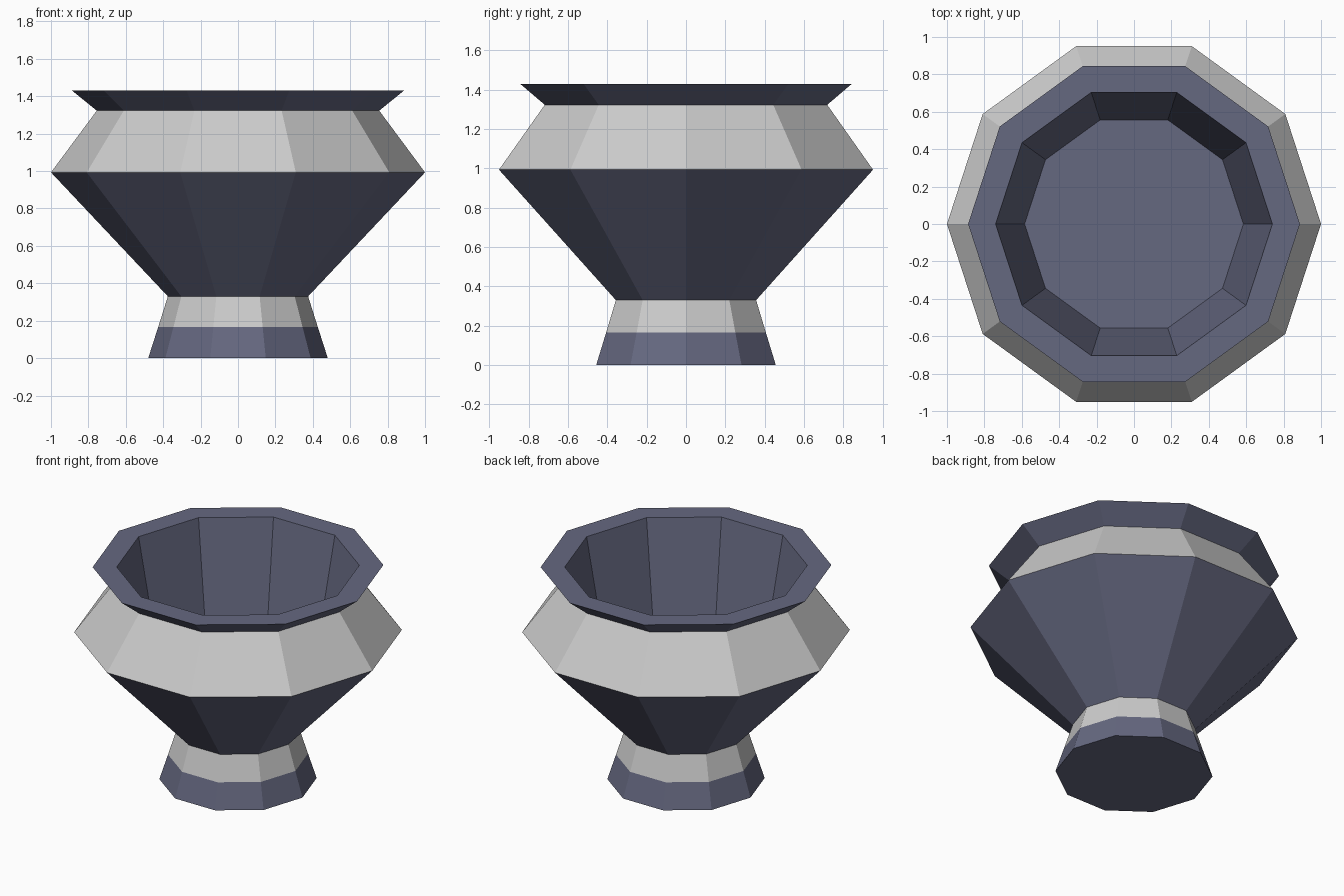
import bpy, bmesh
from math import cos, sin, tau

if "Cube" in bpy.data.objects:
    bpy.data.objects.remove(bpy.data.objects["Cube"])

SIDES = 10

slate = bpy.data.materials.new("slate")
slate.diffuse_color = (0.13, 0.138, 0.216, 1)
slate.use_nodes = True
slate.node_tree.nodes["Principled BSDF"].inputs["Base Color"].default_value = slate.diffuse_color


def lathe(name, profile, material=None, cap_start=False, cap_end=False):
    """Spin a (radius, height) profile, listed bottom to top outside, into flat bands."""
    bm = bmesh.new()
    rings = [[bm.verts.new((r * cos(tau * i / SIDES), r * sin(tau * i / SIDES), z))
              for i in range(SIDES)] for r, z in profile]
    for low, high in zip(rings, rings[1:]):
        for i in range(SIDES):
            j = (i + 1) % SIDES
            bm.faces.new((low[i], low[j], high[j], high[i]))
    if cap_start:
        bm.faces.new(rings[0][::-1])
    if cap_end:
        bm.faces.new(rings[-1])
    mesh = bpy.data.meshes.new(name)
    bm.to_mesh(mesh)
    bm.free()
    obj = bpy.data.objects.new(name, mesh)
    bpy.context.collection.objects.link(obj)
    if material:
        mesh.materials.append(material)
    return obj


# Foot: dark base and pale collar
lathe("foot_base", [(0.48, 0), (0.427, 0.165)], slate, cap_start=True)
lathe("foot_collar", [(0.427, 0.165), (0.375, 0.33)])

# Flaring bowl and pale shoulder
lathe("bowl", [(0.375, 0.33), (1.0, 0.993)], slate)
lathe("shoulder", [(1.0, 0.993), (0.755, 1.323)])

# Flared rim, running over the lip and down to the inner floor
lathe("rim_and_interior", [(0.755, 1.323), (0.887, 1.43), (0.74, 1.43), (0.585, 0.61)],
      slate, cap_end=True)
